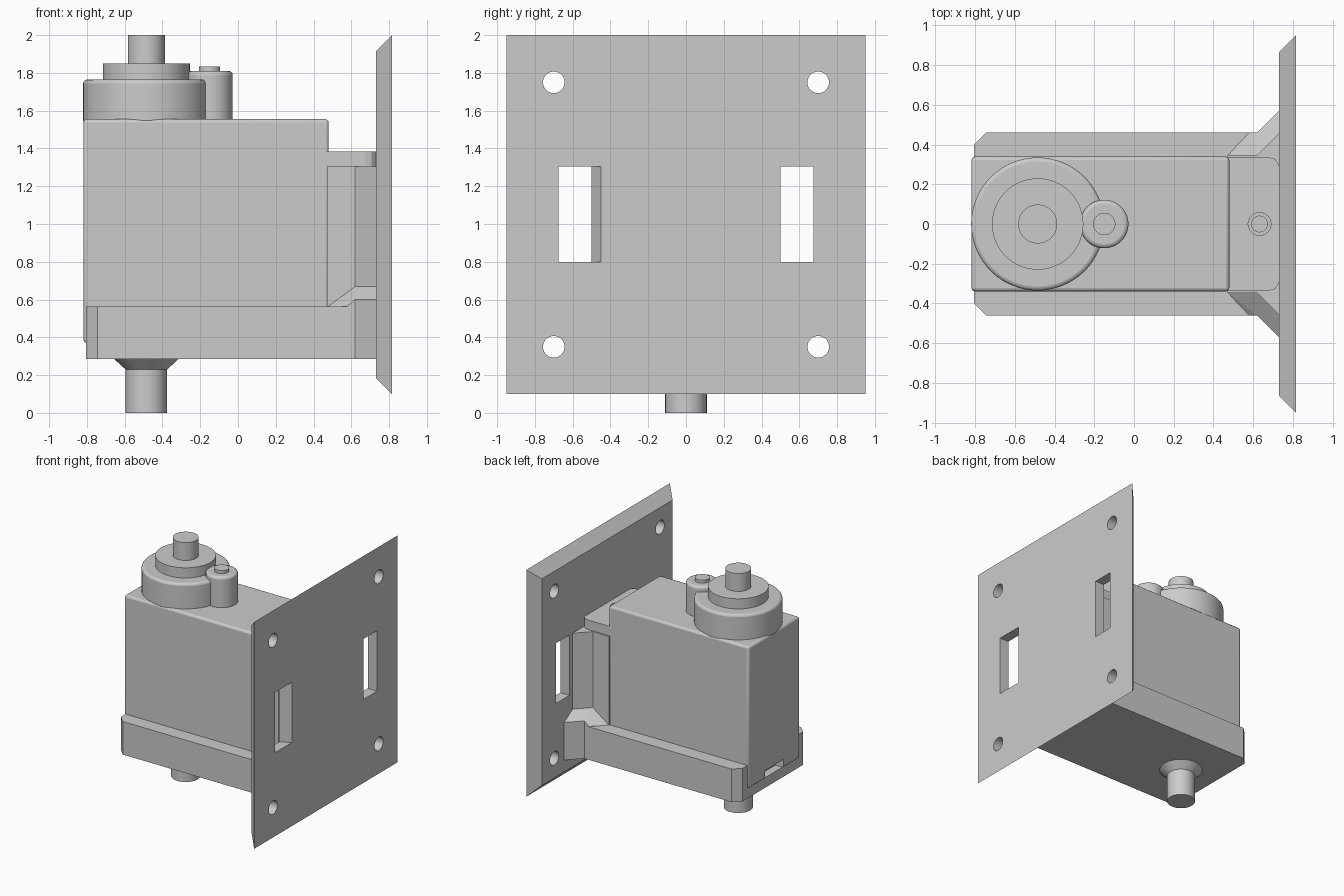
import bpy, bmesh
from math import pi

if "Cube" in bpy.data.objects:
    bpy.data.objects.remove(bpy.data.objects["Cube"])


def hull(name, pts):
    """Convex solid around a few points."""
    bm = bmesh.new()
    for p in pts:
        bm.verts.new(p)
    bmesh.ops.convex_hull(bm, input=bm.verts)
    bmesh.ops.dissolve_limit(bm, angle_limit=0.01, verts=bm.verts, edges=bm.edges)
    return finish(name, bm)


def prism(name, outline, z0, z1):
    """Extrude a plan outline (x, y) upwards."""
    bm = bmesh.new()
    face = bm.faces.new([bm.verts.new((x, y, z0)) for x, y in outline])
    ext = bmesh.ops.extrude_face_region(bm, geom=[face])
    for v in ext["geom"]:
        if isinstance(v, bmesh.types.BMVert):
            v.co.z = z1
    bmesh.ops.recalc_face_normals(bm, faces=bm.faces)
    return finish(name, bm)


def finish(name, bm):
    mesh = bpy.data.meshes.new(name)
    bm.to_mesh(mesh)
    bm.free()
    ob = bpy.data.objects.new(name, mesh)
    bpy.context.collection.objects.link(ob)
    return ob


def box(name, x0, x1, y0, y1, z0, z1):
    return prism(name, [(x0, y0), (x1, y0), (x1, y1), (x0, y1)], z0, z1)


def mirrored(pts):
    """Close a half outline by its reflection across y = 0."""
    return pts + [(x, -y) for x, y in reversed(pts)]


def smooth(ob):
    bpy.ops.object.select_all(action='DESELECT')
    ob.select_set(True)
    bpy.context.view_layer.objects.active = ob
    bpy.ops.object.shade_smooth_by_angle(angle=0.6)


def cyl(name, x, y, z0, z1, r0, r1=None, axis_x=False):
    r1 = r0 if r1 is None else r1
    rot = (0, pi / 2, 0) if axis_x else (0, 0, 0)
    loc = (x, y, (z0 + z1) / 2)
    bpy.ops.mesh.primitive_cone_add(vertices=64, radius1=r0, radius2=r1,
                                    depth=0.4 if axis_x else z1 - z0,
                                    location=loc, rotation=rot)
    ob = bpy.context.object
    ob.name = name
    smooth(ob)
    return ob


def bevel(ob, width):
    m = ob.modifiers.new("round", 'BEVEL')
    m.width, m.segments, m.limit_method = width, 3, 'ANGLE'
    smooth(ob)


def cut(ob, cutter):
    m = ob.modifiers.new("cut", 'BOOLEAN')
    m.operation, m.object, m.solver = 'DIFFERENCE', cutter, 'EXACT'
    cutter.hide_render = True
    cutter.hide_set(True)


# Mounting plate with bevelled rim
plate = hull("mounting_plate",
             [(0.73, s * 0.865, z) for s in (-1, 1) for z in (0.185, 1.915)] +
             [(0.815, s * 0.95, z) for s in (-1, 1) for z in (0.1, 2.0)])
for y in (-0.7, 0.7):
    for z in (0.35, 1.75):
        cut(plate, cyl("screw_hole_cutter", 0.77, y, z, z, 0.057, axis_x=True))
cut(plate, box("slot_cutter", 0.6, 0.95, 0.5, 0.675, 0.8, 1.305))
cut(plate, prism("slanted_slot_cutter", [(0.7, -0.675), (0.85, -0.675), (0.85, -0.43),
                                         (0.815, -0.45), (0.73, -0.5), (0.7, -0.5)],
                 0.8, 1.305))

# Holder tray with flared root
tray = prism("holder_tray", mirrored([(-0.805, 0.4), (-0.745, 0.46), (0.62, 0.46),
                                      (0.73, 0.57)]), 0.285, 0.562)

# Sloped gussets on the tray walls
for side, s in (("left", 1), ("right", -1)):
    a = [(0.58, 0.46, 0.565), (0.62, 0.46, 0.6), (0.62, 0.345, 0.67), (0.47, 0.345, 0.56)]
    b = [(0.62, 0.46, 0.6), (0.73, 0.57, 0.6), (0.73, 0.455, 0.67), (0.62, 0.345, 0.67)]
    for part, pts in (("gusset", a), ("flare", b)):
        top = [(x, s * y, z) for x, y, z in pts]
        hull(f"{side}_{part}", top + [(x, y, 0.53) for x, y, z in top])

# Upright neck joining the holder to the plate
prism("holder_neck", mirrored([(0.47, 0.347), (0.62, 0.347), (0.73, 0.457)]), 0.5, 1.305)

# Motor housing, with cable notch at the bottom of its end
body = box("motor_housing", -0.818, 0.48, -0.339, 0.339, 0.37, 1.555)
bevel(body, 0.018)
notch = box("cable_notch_cutter", -0.9, -0.74, -0.125, 0.125, 0.37, 0.44)
cut(body, notch)
cut(tray, notch)

# Mounting ear with rounded corners and recessed screw
ear = prism("mounting_ear", mirrored([(0.46, 0.337), (0.675, 0.337), (0.707, 0.328),
                                      (0.725, 0.309), (0.733, 0.28)]), 1.30, 1.385)
cut(ear, cyl("ear_hole_cutter", 0.632, 0, 1.34, 1.45, 0.057))
cyl("ear_screw", 0.632, 0, 1.31, 1.38, 0.042)

# Gear cover and output shaft
cover = cyl("gear_cover", -0.485, 0, 1.53, 1.765, 0.335)
bevel(cover, 0.02)
cyl("gear_collar", -0.485, 0, 1.74, 1.85, 0.23)
cyl("output_shaft", -0.485, 0, 1.83, 2.0, 0.098)

# Small idler cover and pin
idler = cyl("idler_cover", -0.15, 0, 1.53, 1.81, 0.122)
bevel(idler, 0.02)
cyl("idler_pin", -0.15, 0, 1.79, 1.835, 0.056)

# Lower pivot pin with conical root
cyl("pivot_root", -0.485, 0, 0.23, 0.287, 0.11, 0.172)
cyl("pivot_pin", -0.485, 0, 0.0, 0.25, 0.11)
